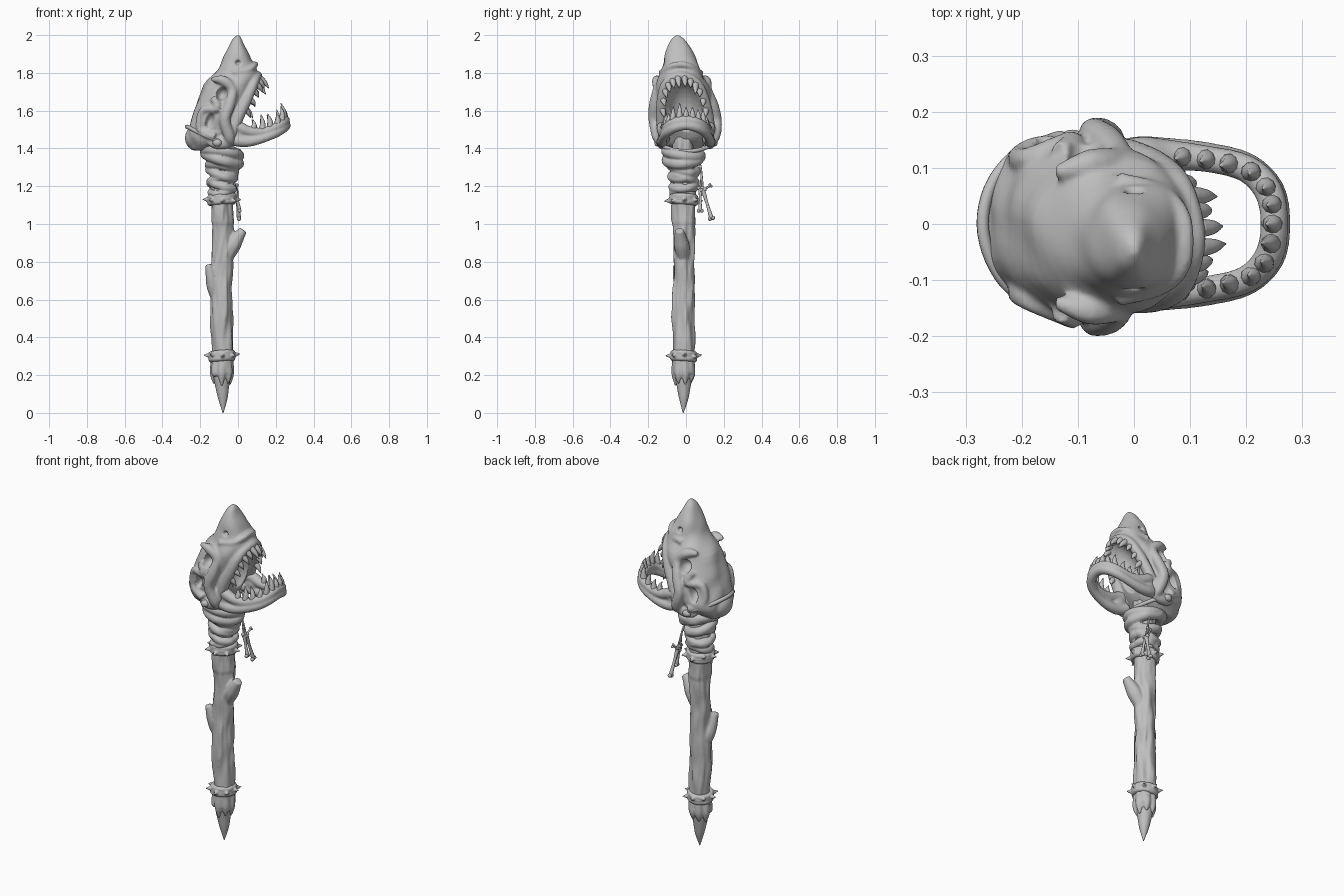
import bpy, bmesh, math, random
from mathutils import Vector, Matrix, noise

if "Cube" in bpy.data.objects:
    bpy.data.objects.remove(bpy.data.objects["Cube"])

random.seed(4)
GREY = bpy.data.materials.new("bone_grey")
GREY.diffuse_color = (0.52, 0.52, 0.52, 1)
GREY.use_nodes = True
GREY.node_tree.nodes["Principled BSDF"].inputs["Base Color"].default_value = GREY.diffuse_color
AX, AY = -0.085, -0.012          # shaft axis


def spline(pts, sub=4, closed=False):
    """Catmull-Rom samples through points of any dimension."""
    P = [Vector(p) for p in pts]
    n = len(P)
    get = (lambda i: P[i % n]) if closed else (lambda i: P[max(0, min(n - 1, i))])
    out = []
    for i in range(n if closed else n - 1):
        a, b, c, d = (get(i + k) for k in (-1, 0, 1, 2))
        for s in range(sub):
            t = s / sub
            out.append(0.5 * (2 * b + (c - a) * t + (2 * a - 5 * b + 4 * c - d) * t * t
                              + (3 * b - a - 3 * c + d) * t ** 3))
    return out if closed else out + [P[-1]]


def skin(bm, rings, closed=False):
    """Bridge vertex rings into a tube."""
    R = [[bm.verts.new(v) for v in r] for r in rings]
    m = len(R[0])
    for i in range(len(R) if closed else len(R) - 1):
        a, b = R[i], R[(i + 1) % len(R)]
        for j in range(m):
            bm.faces.new((a[j], a[(j + 1) % m], b[(j + 1) % m], b[j]))
    if not closed:
        bm.faces.new(R[0])
        bm.faces.new(R[-1])


def sweep(bm, pts, radii, closed=False, seg=10, sub=4):
    if not isinstance(radii, (list, tuple)):
        radii = [radii] * len(pts)
    path = spline(pts, sub, closed)
    rad = [max(0.0015, r.x) for r in spline([(r, 0) for r in radii], sub, closed)]
    n, u, rings = len(path), None, []
    for i, p in enumerate(path):
        nxt = path[(i + 1) % n] if closed else path[min(i + 1, n - 1)]
        prv = path[i - 1] if closed else path[max(i - 1, 0)]
        t = (nxt - prv).normalized()
        if u is None:
            u = t.orthogonal()
        u = (u - t * u.dot(t)).normalized()
        v = t.cross(u)
        rings.append([p + rad[i] * (u * math.cos(a) + v * math.sin(a))
                      for a in (2 * math.pi * k / seg for k in range(seg))])
    skin(bm, rings, closed)


def ball(bm, c, r, rot=0.0):
    m = Matrix.Translation(c) @ Matrix.Rotation(rot, 4, 'Y') @ Matrix.Diagonal((*r, 1))
    bmesh.ops.create_uvsphere(bm, u_segments=24, v_segments=16, radius=1, matrix=m)


def both(half):
    """Mirror a half path that ends on the centre plane."""
    return half + [(x, -y, z) for x, y, z in reversed(half[:-1])]


def lean(bm):
    """The snout drifts slightly to the front."""
    for v in bm.verts:
        v.co.y -= 0.09 * max(0, v.co.z - 1.5)


def finish(name, bm, voxel=0, cutters=(), smooth=0):
    bmesh.ops.recalc_face_normals(bm, faces=bm.faces)
    for f in bm.faces:
        f.smooth = True
    me = bpy.data.meshes.new(name)
    bm.to_mesh(me)
    bm.free()
    me.materials.append(GREY)
    ob = bpy.data.objects.new(name, me)
    bpy.context.collection.objects.link(ob)

    def remesh():
        m = ob.modifiers.new("fuse", 'REMESH')
        m.mode, m.voxel_size, m.use_smooth_shade = 'VOXEL', voxel, True
    if voxel:
        remesh()
    for c in cutters:
        m = ob.modifiers.new("cut", 'BOOLEAN')
        m.operation, m.solver, m.object = 'DIFFERENCE', 'MANIFOLD', c
    if cutters:
        remesh()
    if smooth:
        m = ob.modifiers.new("soften", 'SMOOTH')
        m.factor, m.iterations = 0.5, smooth
    return ob


# Skull: lofted cranium rows of z, back x, front x, half width
rows = [(1.39, -.24, -.10, .07), (1.44, -.265, -.04, .13), (1.50, -.265, .0, .155),
        (1.58, -.24, .03, .158), (1.66, -.213, .068, .15), (1.74, -.178, .097, .134),
        (1.80, -.12, .105, .108), (1.85, -.09, .082, .093), (1.90, -.068, .06, .078),
        (1.95, -.045, .034, .055), (1.98, -.028, .02, .034), (1.999, -.008, .008, .01)]
bm = bmesh.new()
rings = []
for r in spline(rows, 3):
    z, x0, x1, w = r
    ring = []
    for k in range(40):
        c, s = math.cos(k * math.pi / 20), math.sin(k * math.pi / 20)
        p = Vector(((x0 + x1) / 2 + (x1 - x0) / 2 * math.copysign(abs(c) ** .85, c),
                    w * math.copysign(abs(s) ** .85, s), z))
        bump = noise.noise(p * 11) * 0.016 * min(1, (2 - z) * 6)
        ring.append(p + Vector((c, s, 0)) * bump)
    rings.append(ring)
skin(bm, rings)
gum = both([(-.03, .128, 1.47), (.0, .125, 1.56), (.042, .113, 1.65), (.075, .092, 1.725),
            (.095, .052, 1.77), (.105, 0, 1.785)])
sweep(bm, gum, [.026, .03, .03, .027, .025, .024, .025, .027, .03, .03, .026])
sweep(bm, both([(-.03, .105, 1.80), (.045, .085, 1.81), (.083, .05, 1.835), (.092, 0, 1.845)]), .016)
ball(bm, (-.235, 0, 1.455), (.046, .075, .06))
for s in (1, -1):
    # brow and cheek bones
    sweep(bm, [(-.14, s * .115, 1.765), (-.08, s * .13, 1.76), (-.03, s * .132, 1.71),
               (-.045, s * .155, 1.63), (-.07, s * .165, 1.55), (-.045, s * .15, 1.46),
               (-.04, s * .125, 1.42)], [.012, .027, .026, .03, .03, .03, .015])
    sweep(bm, [(-.13, s * .14, 1.67), (-.11, s * .155, 1.61), (-.185, s * .125, 1.60),
               (-.2, s * .122, 1.5), (-.12, s * .15, 1.46)], .022)
    ball(bm, (-.09, s * .125, 1.43), (.07, .03, .035))
lean(bm)

# Hidden cutters: mouth, eye sockets, gill holes, nostrils
holes = [("mouth_cutter", (.09, 0, 1.615), (.115, .09, .155), math.radians(28))]
for s in (1, -1):
    holes += [("eye_cutter", (-.085, s * .155, 1.69), (.032, .06, .038), .3),
              ("gill_cutter", (-.15, s * .165, 1.545), (.024, .055, .044), .3),
              ("nostril_cutter", (.0, s * .09, 1.855), (.015, .03, .015), 0)]
cut = []
for name, c, r, rot in holes:
    cb = bmesh.new()
    ball(cb, c, r, rot)
    lean(cb)
    ob = finish(name, cb)
    ob.hide_render = True
    ob.hide_set(True)
    cut.append(ob)
finish("skull", bm, .006, cut, 4)

# Lower jaw: upper and lower rails fused into a tall horseshoe
jaw = both([(-.03, .115, 1.52), (.01, .125, 1.51), (.06, .123, 1.49), (.13, .116, 1.487),
            (.2, .099, 1.511), (.24, .058, 1.538), (.25, 0, 1.55)])
rail = both([(-.05, .11, 1.455), (.0, .125, 1.44), (.06, .126, 1.437), (.13, .122, 1.453),
             (.2, .103, 1.482), (.243, .06, 1.51), (.254, 0, 1.522)])
bm = bmesh.new()
for path in (jaw, rail):
    sweep(bm, path, [.028, .031, .028, .024, .025, .026, .025, .026, .025, .024, .028, .031, .028],
          seg=14)
for s in (1, -1):
    ball(bm, (.0, s * .12, 1.475), (.05, .026, .05))
finish("lower_jaw", bm, .006, smooth=4)


def teeth(path, n, lo, hi, aim, length):
    bm = bmesh.new()
    dense = spline(path, 12)
    for i in range(n):
        p = dense[int(len(dense) * (lo + (hi - lo) * i / (n - 1)))]
        d = Vector((aim[0] + random.uniform(-.12, .12), -aim[1] * p.y, aim[2]))
        L = length * random.uniform(.7, 1.15)
        p = p + d * .012
        sweep(bm, [p, p + d * L * .5 + Vector((.006, 0, 0)), p + d * L],
              [.0185, .0125, .001], seg=10, sub=3)
    return bm


finish("lower_teeth", teeth(jaw, 13, .2, .8, (-.15, .5, 1), .075))
bm = teeth(gum, 12, .17, .83, (.55, 1.2, -.7), .075)
lean(bm)
finish("upper_teeth", bm)

# Knotty wooden shaft with branch stubs and splintered lower end
bm = bmesh.new()
rings = []
for i in range(66):
    z = .21 + i * 0.02
    ring = []
    for k in range(28):
        a = 2 * math.pi * k / 28
        c, s = math.cos(a), math.sin(a)
        r = .057 + .004 * (z > 1) + .012 * noise.noise((c * 1.6, s * 1.6, z * 5)) \
            + .009 * noise.noise((c * 4, s * 4, z * 9))
        ring.append(Vector((AX + .003 * math.sin(z * 7) + r * c, AY + r * s, z)))
    rings.append(ring)
skin(bm, rings)
sweep(bm, [(-.07, -.01, .80), (-.03, -.022, .88), (.0, -.03, .93), (.028, -.035, .968)],
      [.03, .042, .034, .022])
sweep(bm, [(-.10, -.01, .58), (-.128, -.025, .66), (-.142, -.04, .72), (-.156, -.052, .785)],
      [.03, .036, .03, .018])
for i in range(7):
    a = i * 2 * math.pi / 7 + .2
    c, s = math.cos(a), math.sin(a)
    e = random.uniform(.13, .19)
    sweep(bm, [(AX + .04 * c, AY + .04 * s, .29), (AX + .043 * c, AY + .043 * s, .21),
               (AX + .043 * c, AY + .043 * s, e)], [.02, .023, .004])
finish("shaft", bm, .006, smooth=3)

# Pointed end
bm = bmesh.new()
sweep(bm, [(AX, AY, .27), (AX, AY, .19), (AX + .002, AY, .13), (AX + .005, AY, .07),
           (AX + .006, AY - .003, 0)], [.05, .046, .036, .024, .002], seg=12)
finish("end_spike", bm)


def loop(r, z, tx=0.0, ty=0.0, cx=AX, cy=AY, ry=None, wob=.004):
    """Tilted closed ring of points."""
    out = []
    for k in range(14):
        a = 2 * math.pi * k / 14
        c, s = math.cos(a), math.sin(a)
        q = random.uniform(-wob, wob)
        out.append((cx + (r + q) * c, cy + ((ry or r) + q) * s, z + tx * c + ty * s))
    return out


# Spiked bands
for name, z0, r in (("upper_band", 1.13, .062), ("lower_band", .30, .056)):
    bm = bmesh.new()
    for dz in (-.014, 0, .014):
        sweep(bm, loop(r, z0 + dz, .004, -.004, wob=.001), .016, True)
    for i in range(8):
        a = i * math.pi / 4 + .05
        d = Vector((math.cos(a), math.sin(a), random.uniform(-.1, .15)))
        p = Vector((AX, AY, z0))
        sweep(bm, [p + d * (r + .003), p + d * (r + .021), p + d * (r + .044)],
              [.018, .011, .001], seg=8)
    finish(name, bm, .004, smooth=1)

# Cloth wrapping below the skull
bm = bmesh.new()
for z, r, t, tx, ty in ((1.175, .055, .02, .01, .012), (1.205, .059, .022, -.018, .006),
                        (1.235, .061, .023, .016, -.016), (1.265, .063, .024, -.022, .012),
                        (1.295, .065, .026, -.016, -.018), (1.345, .086, .029, -.026, .008),
                        (1.375, .09, .029, -.014, -.012)):
    sweep(bm, loop(r, z, tx, ty), t, True, seg=12)
finish("cloth_wrap", bm, .005, smooth=4)

# Rope holding the skull
bm = bmesh.new()
sweep(bm, loop(.138, 1.45, -.065, .0, -.132, 0, .148, .002), .011, True)
for s in (1, -1):
    ball(bm, (-.11, s * .15, 1.43), (.024, .018, .02))
finish("skull_rope", bm)

# Hanging bone charms on cords
bm = bmesh.new()
charms = [((-.01, .09, 1.18), (.005, .135, 1.03)), ((-.015, .076, 1.19), (.008, .075, 1.07)),
          ((-.02, .08, 1.17), (-.005, .13, 1.205))]
for (a, b), w in zip(charms, (.011, .01, .007)):
    a, b = Vector(a), Vector(b)
    sweep(bm, [a, a.lerp(b, .12), a.lerp(b, .5), a.lerp(b, .88), b], [w, w, w * .7, w, w])
    side = (b - a).cross(Vector((1, 0, 0))).normalized() * w * .8
    for p in (a, b):
        for q in (side, -side):
            ball(bm, p + q, (w, w, w))
finish("bone_charms", bm)
bm = bmesh.new()
for a, _ in charms:
    sweep(bm, [(-.05, .07, 1.34), (-.03, .082, 1.27), a], .005, seg=8)
finish("charm_cords", bm)
